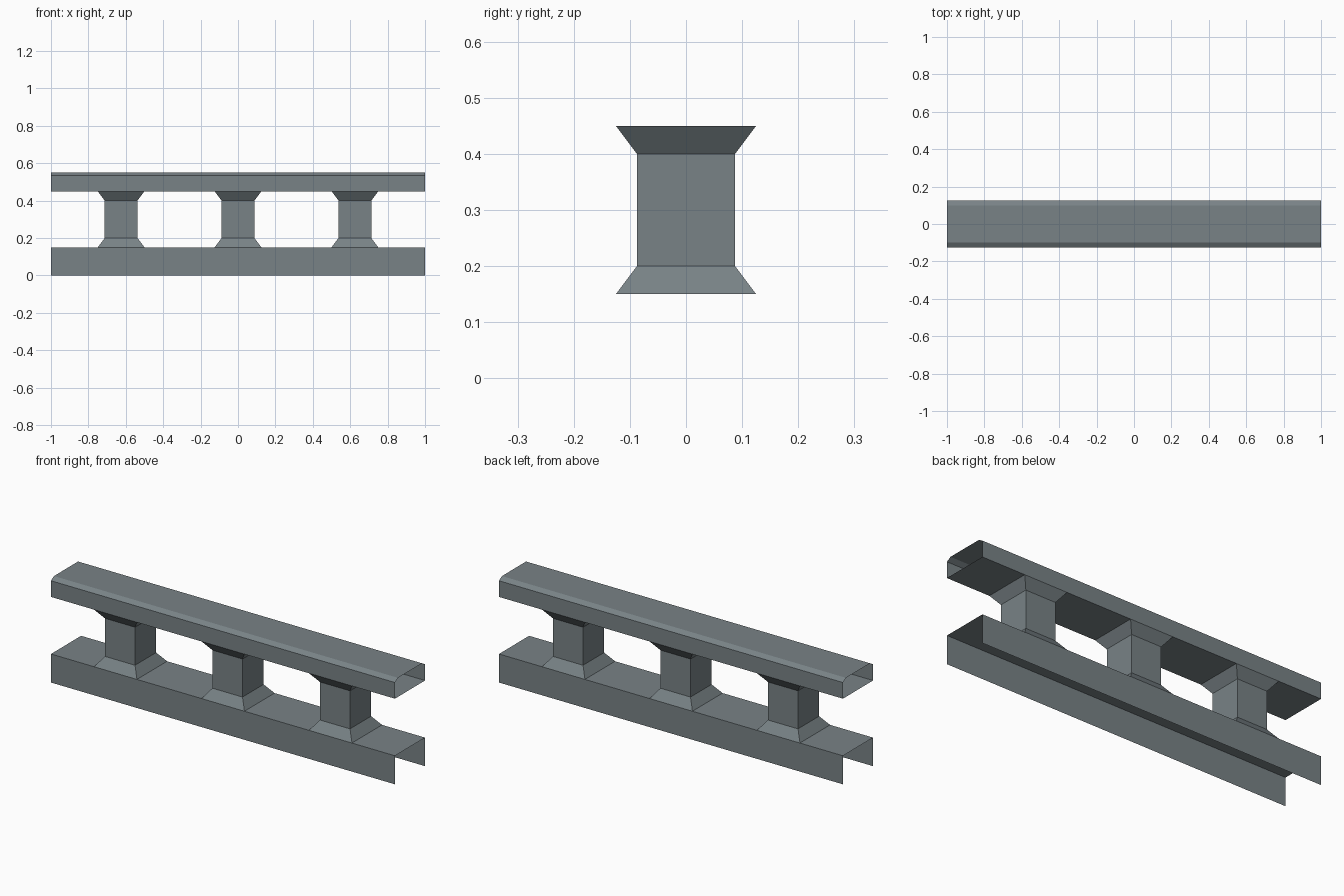
import bpy

if "Cube" in bpy.data.objects:
    bpy.data.objects.remove(bpy.data.objects["Cube"])

stone = bpy.data.materials.new("grey stone")
stone.diffuse_color = (0.19, 0.225, 0.24, 1)
stone.use_nodes = True
stone.node_tree.nodes["Principled BSDF"].inputs["Base Color"].default_value = stone.diffuse_color


def make(name, verts, faces):
    me = bpy.data.meshes.new(name)
    me.from_pydata(verts, [], faces)
    me.materials.append(stone)
    ob = bpy.data.objects.new(name, me)
    bpy.context.collection.objects.link(ob)
    return ob


def extrude_x(name, profile, closed):
    """Sweep a (y, z) profile along x, leaving the ends open."""
    n = len(profile)
    verts = [(x, y, z) for x in (-1, 1) for y, z in profile]
    faces = [(i, (i + 1) % n, (i + 1) % n + n, i + n)
             for i in range(n if closed else n - 1)]
    return make(name, verts, faces)


def post(name, cx):
    """Square post flaring out at the foot and the head."""
    rings = [(0.125, 0.15), (0.0875, 0.2), (0.0875, 0.4), (0.125, 0.45)]
    verts = [(cx + sx * h, sy * h, z) for h, z in rings
             for sx, sy in ((-1, -1), (1, -1), (1, 1), (-1, 1))]
    faces = [(r * 4 + i, r * 4 + (i + 1) % 4, r * 4 + 4 + (i + 1) % 4, r * 4 + 4 + i)
             for r in range(3) for i in range(4)]
    return make(name, verts, faces)


# Base: open underneath and at the ends
extrude_x("base", [(0.125, 0), (0.125, 0.15), (-0.125, 0.15), (-0.125, 0)], False)

# Handrail: hollow tube with chamfered upper edges
extrude_x("handrail", [(-0.125, 0.45), (0.125, 0.45), (0.125, 0.535), (0.1, 0.55),
                       (-0.1, 0.55), (-0.125, 0.535)], True)

# Three posts
for i in range(3):
    post(f"post_{i + 1}", (i - 1) * 0.625)
